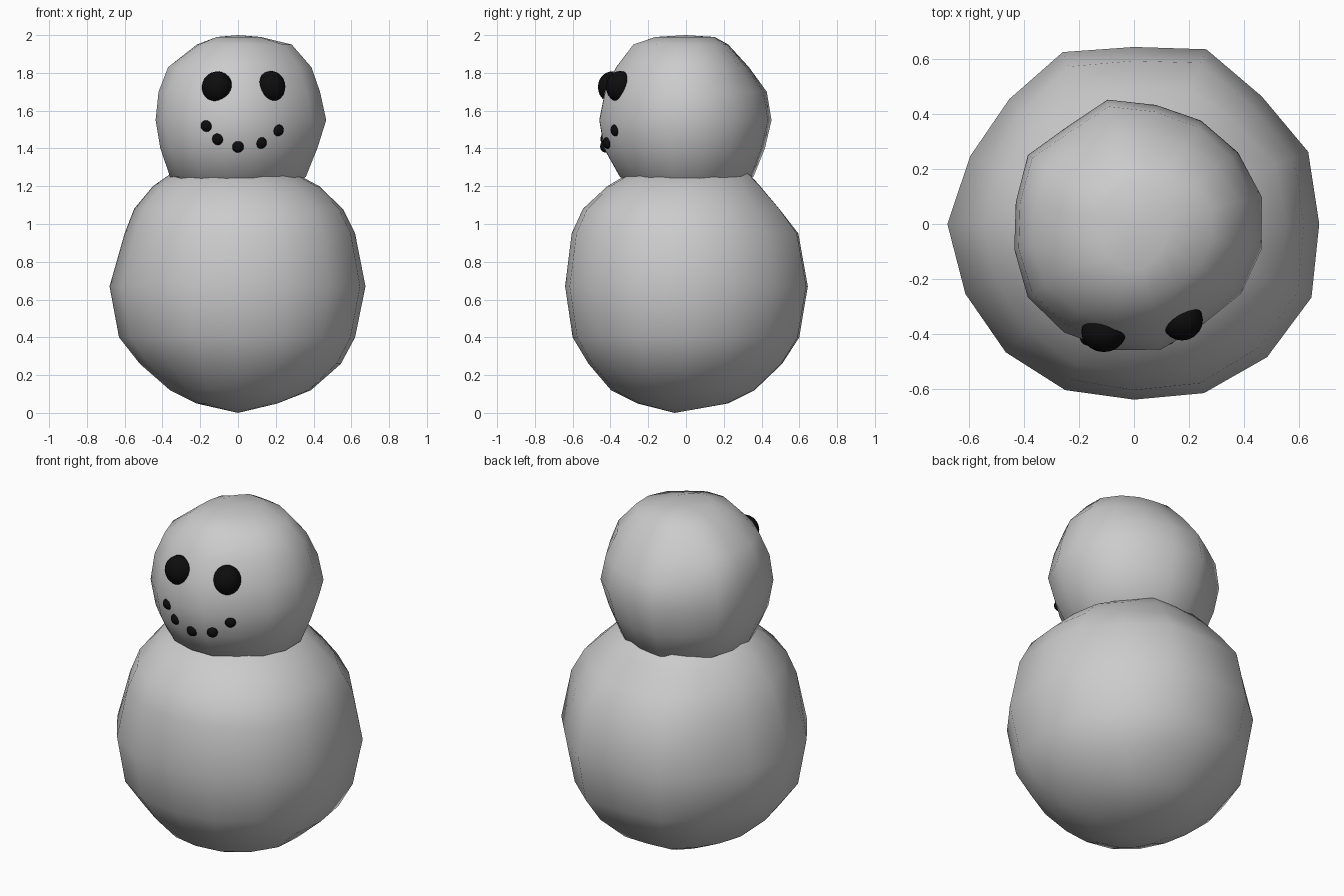
import bpy, bmesh, math
from mathutils import Vector
from mathutils.bvhtree import BVHTree

if "Cube" in bpy.data.objects:
    bpy.data.objects.remove(bpy.data.objects["Cube"])

black = bpy.data.materials.new("coal_black")
black.diffuse_color = (0.004, 0.004, 0.004, 1)
black.use_nodes = True
black.node_tree.nodes["Principled BSDF"].inputs["Base Color"].default_value = black.diffuse_color


def finish(name, bm, mat=None):
    bmesh.ops.recalc_face_normals(bm, faces=bm.faces)
    for f in bm.faces:
        f.smooth = True
    me = bpy.data.meshes.new(name)
    bm.to_mesh(me)
    ob = bpy.data.objects.new(name, me)
    bpy.context.collection.objects.link(ob)
    if mat:
        me.materials.append(mat)
    return ob


def blend(q, a):
    """Radius at angle a from the radii along +x, +y, -x, -y."""
    c, s = math.cos(a), math.sin(a)
    return (q[0] if c > 0 else q[2]) * c * c + (q[1] if s > 0 else q[3]) * s * s


def snowball(name, bottom, rings, top, outline, start, widest):
    """Lumpy ball: rings of (z, four radii), shaped by a top-view outline."""
    bm = bmesh.new()
    n = len(outline)
    angles = [math.radians(start) + math.tau * k / n for k in range(n)]
    loops = []
    for z, *q in rings:
        loop = []
        for a, r in zip(angles, outline):
            rad = blend(q, a) * r / blend(rings[widest][1:], a)
            loop.append(bm.verts.new((rad * math.cos(a), rad * math.sin(a), z)))
        loops.append(loop)
    lo, hi = bm.verts.new(bottom), bm.verts.new(top)
    for k in range(n):
        j = (k + 1) % n
        for a, b in zip(loops, loops[1:]):
            bm.faces.new((a[k], a[j], b[j], b[k]))
        bm.faces.new((lo, loops[0][j], loops[0][k]))
        bm.faces.new((hi, loops[-1][k], loops[-1][j]))
    bmesh.ops.recalc_face_normals(bm, faces=bm.faces)
    tree = BVHTree.FromBMesh(bm)
    finish(name, bm)
    return tree


# lower snowball
snowball("body", (0, -0.06, 0.0), [
    (0.05, .21, .22, .22, .26), (0.12, .386, .36, .36, .40),
    (0.26, .545, .505, .52, .52), (0.40, .62, .595, .63, .605),
    (0.67, .675, .64, .68, .645), (0.95, .62, .59, .60, .61),
    (1.08, .555, .49, .55, .55), (1.20, .43, .39, .45, .42),
    (1.285, .275, .315, .33, .275)], (0, 0, 1.33),
    [.675, .687, .658, .689, .645, .678, .643, .646,
     .68, .665, .661, .655, .64, .667, .686, .70], 0, 4)

# upper snowball
head = snowball("head", (0, 0, 1.11), [
    (1.15, .20, .20, .20, .20), (1.25, .36, .35, .36, .35),
    (1.40, .42, .41, .41, .435), (1.55, .468, .445, .435, .46),
    (1.70, .435, .42, .42, .43), (1.83, .39, .325, .37, .37),
    (1.95, .285, .22, .215, .28), (1.99, .12, .15, .11, .165)], (0, 0, 2.0),
    [.476, .46, .449, .441, .463, .43, .461, .438,
     .446, .47, .47, .467, .468, .444, .466, .475], 12, 3)


def coal(name, x, z, radii, sink):
    """Lump of coal set into the front of the head."""
    hit = head.ray_cast(Vector((x, -2, z)), Vector((0, 1, 0)))[0]
    bm = bmesh.new()
    bmesh.ops.create_icosphere(bm, subdivisions=3, radius=1)
    bmesh.ops.scale(bm, vec=radii, verts=bm.verts)
    bmesh.ops.translate(bm, vec=(x, hit.y + sink, z), verts=bm.verts)
    finish(name, bm, black)


# eyes
coal("eye_left", -0.11, 1.725, (.082, .075, .083), .015)
coal("eye_right", 0.175, 1.727, (.076, .075, .083), .015)

# mouth dots
for i, (x, z) in enumerate([(-.165, 1.52), (-.105, 1.45), (0, 1.41), (.12, 1.43), (.21, 1.497)]):
    coal(f"mouth_dot_{i + 1}", x, z, (.032, .028, .032), .008)
